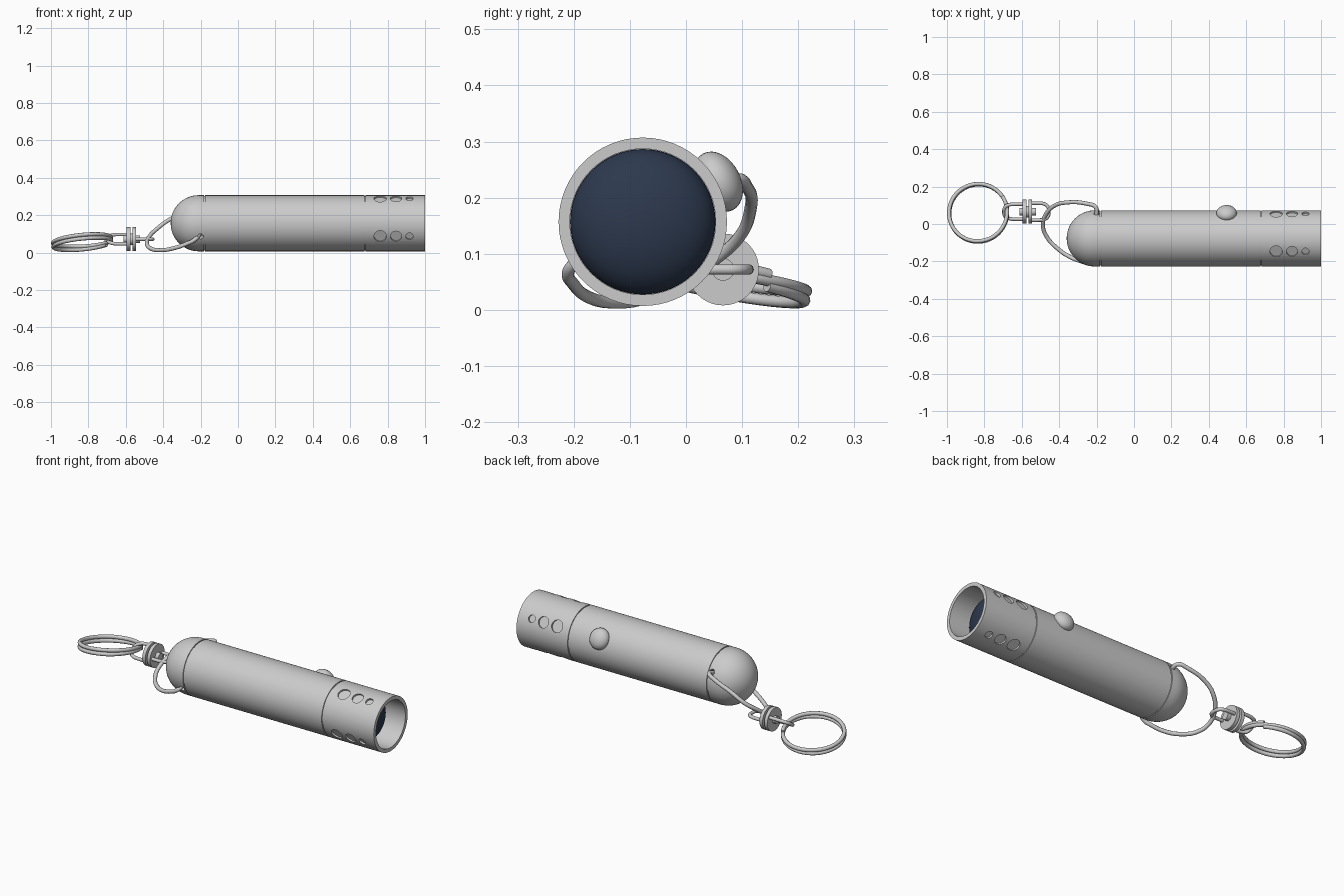
import bpy, bmesh, math
from math import sin, cos, pi, radians
from mathutils import Matrix, Vector

if "Cube" in bpy.data.objects:
    bpy.data.objects.remove(bpy.data.objects["Cube"])

CY, CZ, R = -0.077, 0.157, 0.15          # body axis and radius
ROW = radians(28)                        # roll of the hole rows about the axis


def finish(ob, angle=35):
    bpy.ops.object.select_all(action='DESELECT')
    ob.select_set(True)
    bpy.context.view_layer.objects.active = ob
    bpy.ops.object.shade_smooth_by_angle(angle=radians(angle))


def mesh_object(name, bm):
    me = bpy.data.meshes.new(name)
    bm.to_mesh(me)
    bm.free()
    ob = bpy.data.objects.new(name, me)
    bpy.context.collection.objects.link(ob)
    return ob


def lathe(name, profile, y, z, n=64):
    """Revolve (x, radius) points about an axis parallel to x."""
    bm = bmesh.new()
    vs = [bm.verts.new((x, 0, r)) for x, r in profile]
    es = [bm.edges.new(p) for p in zip(vs, vs[1:])]
    bmesh.ops.spin(bm, geom=vs + es, cent=(0, 0, 0), axis=(1, 0, 0),
                   angle=2 * pi, steps=n, use_merge=True)
    bmesh.ops.remove_doubles(bm, verts=bm.verts, dist=1e-5)
    bmesh.ops.recalc_face_normals(bm, faces=bm.faces)
    bmesh.ops.translate(bm, verts=bm.verts, vec=(0, y, z))
    return mesh_object(name, bm)


def wire(name, pts, radius, smooth=True):
    """Round wire through the points, converted to a mesh."""
    cu = bpy.data.curves.new(name, 'CURVE')
    cu.dimensions = '3D'
    cu.bevel_depth, cu.bevel_resolution = radius, 3
    cu.use_fill_caps = True
    if smooth:
        cu.resolution_u = 6
        sp = cu.splines.new('BEZIER')
        sp.bezier_points.add(len(pts) - 1)
        for b, p in zip(sp.bezier_points, pts):
            b.co = p
            b.handle_left_type = b.handle_right_type = 'AUTO'
    else:
        sp = cu.splines.new('POLY')
        sp.points.add(len(pts) - 1)
        for b, p in zip(sp.points, pts):
            b.co = (*p, 1)
    ob = bpy.data.objects.new(name, cu)
    bpy.context.collection.objects.link(ob)
    bpy.ops.object.select_all(action='DESELECT')
    ob.select_set(True)
    bpy.context.view_layer.objects.active = ob
    bpy.ops.object.convert(target='MESH')
    finish(bpy.context.object, 50)


def radial(angle, r, x):
    return Vector((x, CY + r * cos(angle), CZ + r * sin(angle)))


# Torch body: round tail, two seam grooves, hollow front
def groove(x):
    return [(x - .003, R), (x - .003, R - .005), (x + .003, R - .005), (x + .003, R)]

dome = [(-.21 - R * cos(i * pi / 32), R * sin(i * pi / 32)) for i in range(17)]
body = lathe("torch_body", dome + groove(-.18) + groove(.68)
             + [(1, R), (1, .13), (.84, .13), (.84, 0)], CY, CZ)

# Cutters: four rows of dimples and two wire holes
bm = bmesh.new()
cuts = [(x, r, .139, ROW + k * pi / 2) for k in range(4)
        for x, r in ((.76, .033), (.845, .03), (.917, .02))]
cuts += [(-.2, .015, .12, ROW), (-.2, .015, .12, ROW + pi)]
for x, r, depth, a in cuts:
    m = Matrix.Translation(radial(a, depth + .03, x)) @ Matrix.Rotation(a - pi / 2, 4, 'X')
    bmesh.ops.create_cone(bm, cap_ends=True, segments=32, radius1=r, radius2=r,
                          depth=.06, matrix=m)
cutter = mesh_object("dimple_cutter", bm)
cutter.hide_render = True
mod = body.modifiers.new("dimples", 'BOOLEAN')
mod.operation, mod.solver, mod.object = 'DIFFERENCE', 'EXACT', cutter
bpy.context.view_layer.objects.active = body
bpy.ops.object.modifier_apply(modifier=mod.name)
bpy.data.objects.remove(cutter)
finish(body)

# Dark domed lens
lens = lathe("lens", [(.855 + .07 * cos(i * pi / 24), .1295 * sin(i * pi / 24))
                      for i in range(13)], CY, CZ)
mat = bpy.data.materials.new("lens_blue")
mat.diffuse_color = (.025, .04, .075, 1)
mat.use_nodes = True
mat.node_tree.nodes["Principled BSDF"].inputs["Base Color"].default_value = mat.diffuse_color
lens.data.materials.append(mat)
finish(lens)

# Push button
bm = bmesh.new()
bmesh.ops.create_uvsphere(bm, u_segments=32, v_segments=16, radius=1)
bmesh.ops.transform(bm, verts=bm.verts, matrix=Matrix.Translation(radial(ROW, .152, .495))
                    @ Matrix.Rotation(ROW - pi / 2, 4, 'X')
                    @ Matrix.Diagonal((.055, .057, .04, 1)))
finish(mesh_object("button", bm))

# Wire bail hooked into the tail
wire("tail_wire", [(-.2, .045, .222), (-.205, .09, .233), (-.25, .108, .22),
                   (-.36, .115, .18), (-.43, .095, .13), (-.475, .045, .085),
                   (-.487, -.01, .048), (-.462, -.075, .02), (-.41, -.13, .013),
                   (-.35, -.172, .022), (-.28, -.2, .045), (-.23, -.209, .07),
                   (-.205, -.18, .1)], .011)

# Swivel: two discs on a pin with a rivet head
SY, SZ = .066, .072
pin = lathe("swivel", [(-.612, 0), (-.612, .02), (-.595, .02), (-.595, .064), (-.576, .064),
                       (-.576, .03), (-.565, .03), (-.565, .064), (-.546, .064),
                       (-.546, .02), (-.525, .02), (-.525, 0)], SY, SZ, 40)
finish(pin)


# Swivel shackles: U wires on both sides of the discs
def shackle(name, x0, x1, w, tilt):
    d = (x1 - x0)
    shape = [(0, w), (.45, w), (.75, w * .92), (.95, w * .6), (1, 0)]
    shape += [(t, -h) for t, h in shape[-2::-1]]
    wire(name, [(x0 + d * t, SY + h * cos(tilt), SZ + h * sin(tilt)) for t, h in shape], .0095)

shackle("shackle_front", -.553, -.456, .045, 0)
shackle("shackle_back", -.588, -.695, .047, radians(32))

# Split key ring: two tilted coils
nrm = Vector((-.1, .19, 1)).normalized()
ux = Vector((1, 0, .1)).normalized()
uy = nrm.cross(ux)
centre = Vector((-.833, .06, .056))
N = 128
coil = []
for i in range(N + 1):
    a = 4 * pi * i / N + .6
    s = max(-1, min(1, (i / N - .5) * 8))        # quick step between the coils
    coil.append(centre + .156 * (ux * cos(a) + uy * sin(a)) + nrm * (.0105 * s))
wire("key_ring", coil, .0105, smooth=False)
